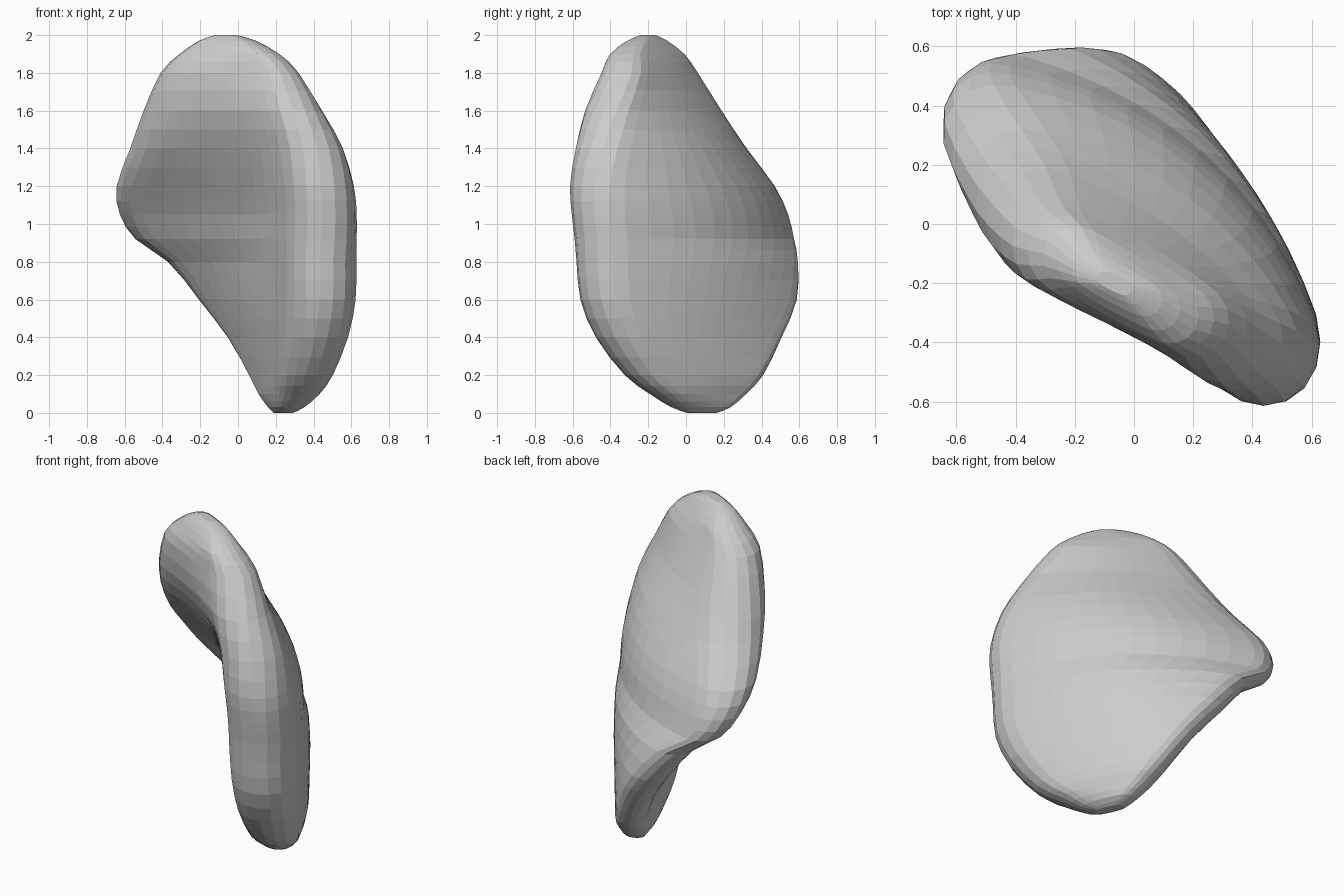
import bpy, bmesh, math
from mathutils import Vector

if "Cube" in bpy.data.objects:
    bpy.data.objects.remove(bpy.data.objects["Cube"])

# Horizontal slices: z, xmin, xmax, ymin, ymax, back-left radius, front-right radius, bulge
SLICES = [
    (0.00, 0.19, 0.29, 0.01, 0.16, 0.03, 0.03, 0.00),
    (0.03, 0.16, 0.35, -0.07, 0.23, 0.06, 0.07, 0.00),
    (0.10, 0.11, 0.43, -0.18, 0.31, 0.08, 0.11, 0.00),
    (0.20, 0.06, 0.50, -0.31, 0.40, 0.09, 0.14, 0.01),
    (0.40, -0.05, 0.58, -0.46, 0.50, 0.10, 0.17, 0.03),
    (0.60, -0.20, 0.62, -0.54, 0.58, 0.12, 0.185, 0.06),
    (0.80, -0.36, 0.625, -0.56, 0.59, 0.13, 0.19, 0.10),
    (0.92, -0.53, 0.625, -0.57, 0.57, 0.13, 0.19, 0.13),
    (1.05, -0.61, 0.625, -0.585, 0.54, 0.15, 0.19, 0.145),
    (1.20, -0.625, 0.61, -0.595, 0.47, 0.18, 0.19, 0.13),
    (1.40, -0.55, 0.55, -0.57, 0.32, 0.20, 0.18, 0.08),
    (1.60, -0.48, 0.435, -0.525, 0.185, 0.19, 0.16, 0.03),
    (1.80, -0.395, 0.31, -0.445, 0.06, 0.15, 0.13, 0.005),
    (1.90, -0.30, 0.21, -0.40, -0.01, 0.11, 0.10, 0.00),
    (1.97, -0.20, 0.09, -0.31, -0.10, 0.06, 0.06, 0.00),
    (2.00, -0.12, -0.01, -0.24, -0.16, 0.025, 0.025, 0.00),
]
SUB, SIDE, CAP, REACH = 2, 10, 8, 1.12


def catmull(a, b, c, d, t):
    return [0.5 * (2*q + (r-p)*t + (2*p-5*q+4*r-s)*t*t + (3*q-p-3*r+s)*t**3)
            for p, q, r, s in zip(a, b, c, d)]


def bean(row):
    """Rounded, bent strip outline of one slice."""
    z, x0, x1, y0, y1, ra, rb, bulge = row
    a, b = Vector((x0+ra, y1-ra)), Vector((x1-rb, y0+rb))
    ctrl = (a+b)/2 + Vector((1, 1)).normalized()*bulge*2

    def at(t):
        p = a*(1-t)**2 + ctrl*2*t*(1-t) + b*t*t
        d = ((ctrl-a)*(1-t) + (b-ctrl)*t).normalized()
        swell = 1 + 0.3*t*(1-t)          # slightly thicker middle
        return p, d, (ra + (rb-ra)*t)*swell
    pts = []
    for t, sign in [(i/SIDE, 1) for i in range(SIDE+1)] + [(1-i/SIDE, -1) for i in range(SIDE+1)]:
        p, d, r = at(t)
        n = Vector((-d.y, d.x))*sign
        pts.append(p + n*r)
        if (t == 1 and sign == 1) or (t == 0 and sign == -1):
            out = d*sign*REACH
            for k in range(1, CAP):
                ang = math.pi*k/CAP
                pts.append(p + (n*math.cos(ang) + out*math.sin(ang))*r)
    return [(p.x, p.y, z) for p in pts]


# Curved pebble-like shell lofted through the slices
rows = []
last = len(SLICES) - 1
for i in range(last):
    quad = [SLICES[min(max(i+k, 0), last)] for k in (-1, 0, 1, 2)]
    rows += [catmull(*quad, k/SUB) for k in range(SUB)]
rows.append(SLICES[-1])

bm = bmesh.new()
rings = [[bm.verts.new(c) for c in bean(r)] for r in rows]
for lo, hi in zip(rings, rings[1:]):
    n = len(lo)
    for j in range(n):
        bm.faces.new((lo[j], lo[(j+1) % n], hi[(j+1) % n], hi[j]))
bm.faces.new(rings[0])
bm.faces.new(rings[-1])
bmesh.ops.recalc_face_normals(bm, faces=bm.faces)

mesh = bpy.data.meshes.new("curved_shell")
bm.to_mesh(mesh)
bm.free()
bpy.context.collection.objects.link(bpy.data.objects.new("curved_shell", mesh))
